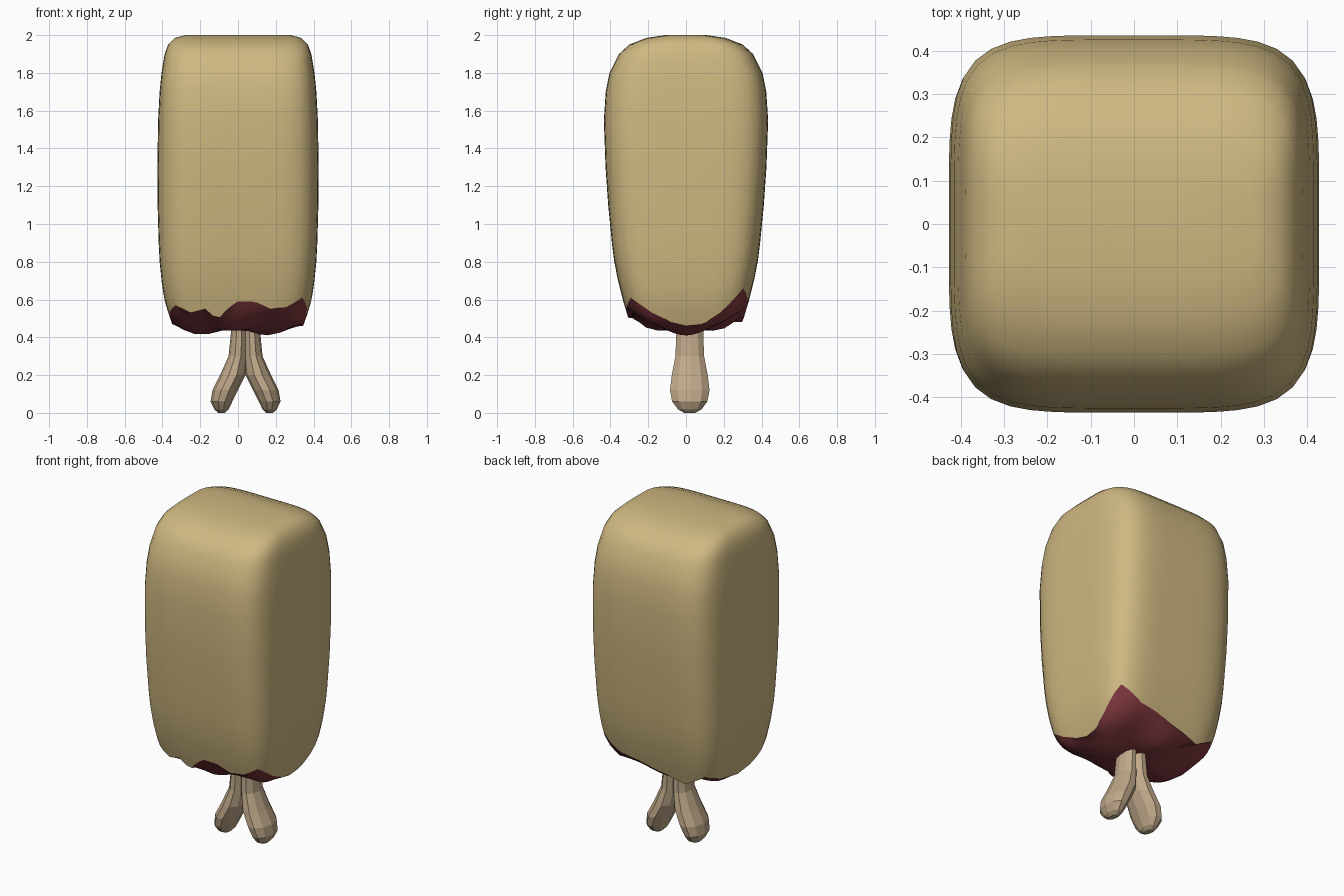
import bpy, math

if "Cube" in bpy.data.objects:
    bpy.data.objects.remove(bpy.data.objects["Cube"])

N = 72
# body profile: z, half width, half depth
PROFILE = [(.40, .32, .28), (.50, .36, .305), (.55, .375, .32), (.60, .39, .335), (.70, .405, .36),
           (.80, .415, .38), (1.0, .425, .405), (1.3, .427, .426), (1.55, .423, .435),
           (1.7, .415, .425), (1.8, .405, .405), (1.9, .388, .355), (1.95, .37, .30),
           (1.985, .335, .21), (2.0, .28, .11)]
# ragged lower rim: angle from +x, height
RIM = [(0, .46), (18, .47), (32, .54), (45, .66), (60, .58), (75, .56), (90, .53), (105, .51),
       (120, .48), (135, .55), (150, .51), (180, .47), (200, .49), (225, .57), (235, .53),
       (245, .55), (253, .49), (263, .56), (270, .59), (283, .59), (295, .55), (305, .56),
       (315, .61), (330, .53), (345, .48), (360, .46)]


def lerp_table(table, k, col=1):
    for a, b in zip(table, table[1:]):
        if k <= b[0]:
            t = max(0, (k - a[0]) / (b[0] - a[0]))
            return a[col] + t * (b[col] - a[col])
    return table[-1][col]


def material(name, color):
    m = bpy.data.materials.new(name)
    m.diffuse_color = (*color, 1)
    m.use_nodes = True
    m.node_tree.nodes["Principled BSDF"].inputs["Base Color"].default_value = m.diffuse_color
    return m


def loft(name, rings, mat, smooth, caps=(True, True)):
    n = len(rings[0])
    verts = [p for r in rings for p in r]
    faces = [(k * n + i, k * n + (i + 1) % n, (k + 1) * n + (i + 1) % n, (k + 1) * n + i)
             for k in range(len(rings) - 1) for i in range(n)]
    if caps[0]:
        faces.append(tuple(reversed(range(n))))
    if caps[1]:
        faces.append(tuple(range(len(verts) - n, len(verts))))
    me = bpy.data.meshes.new(name)
    me.from_pydata(verts, [], faces)
    me.polygons.foreach_set("use_smooth", [smooth] * len(faces))
    me.materials.append(mat)
    ob = bpy.data.objects.new(name, me)
    bpy.context.collection.objects.link(ob)
    return ob


def body_point(i, z):
    a = 2 * math.pi * i / N
    c, s = math.cos(a), math.sin(a)
    r = (abs(c) ** 4.8 + abs(s) ** 4.8) ** (-1 / 4.8)
    return (c * r * lerp_table(PROFILE, z, 1), s * r * lerp_table(PROFILE, z, 2), z)


def rim_z(i):
    return lerp_table(RIM, 360 * i / N)


crust_mat = material("crust", (.62, .48, .22))
meat_mat = material("meat", (.22, .04, .05))
bone_mat = material("bone", (.52, .39, .25))

# Crust shell, its lower rings bent to follow the ragged rim
levels = [.5, .55, .6, .65, .7, .8, .9, 1.1, 1.3, 1.55, 1.7, 1.8, 1.86, 1.9, 1.95, 1.985, 2.0]
crust = []
for z in levels:
    w = max(0, (.9 - z) / .4)
    crust.append([body_point(i, z + w * (rim_z(i) - .5)) for i in range(N)])
loft("crust", crust, crust_mat, True, (False, True))

# Exposed lumpy meat closing the underside
meat = []
for s in (.06, .25, .45, .65, .82, .93, 1):
    ring = []
    for i in range(N):
        x, y, z = body_point(i, rim_z(i))
        x, y = x * s, y * s
        bulge = .425 + .95 * y * y + .15 * x * x + .018 * math.sin(17 * x + 2) * math.cos(15 * y)
        t = s ** 9
        ring.append((x, y, min(z, bulge) * (1 - t) + z * t))
    meat.append(ring)
loft("meat", meat, meat_mat, True, (True, False))

# Forked bone: two faceted prongs mirrored about x = 0.04
# z, outer offset, inner offset, half depth
PRONG = [(0, .145, .11, .03), (.018, .165, .09, .065), (.06, .185, .07, .098), (.12, .175, .04, .11),
         (.2, .135, .0, .10), (.3, .09, -.01, .08), (.42, .078, -.01, .075), (.6, .078, -.01, .075)]
for name, side in (("left_bone_prong", -1), ("right_bone_prong", 1)):
    rings = []
    for z, outer, inner, hy in PRONG:
        cx, hx = (outer + inner) / 2, (outer - inner) / 2
        ring = []
        for k in range(10):
            a = 2 * math.pi * k / 10 * side
            ring.append((.04 + side * (cx + hx * math.cos(a)), .02 + hy * math.sin(a * side), z))
        rings.append(ring if side > 0 else [(p[0], p[1], p[2]) for p in reversed(ring)])
    loft(name, rings, bone_mat, False)
